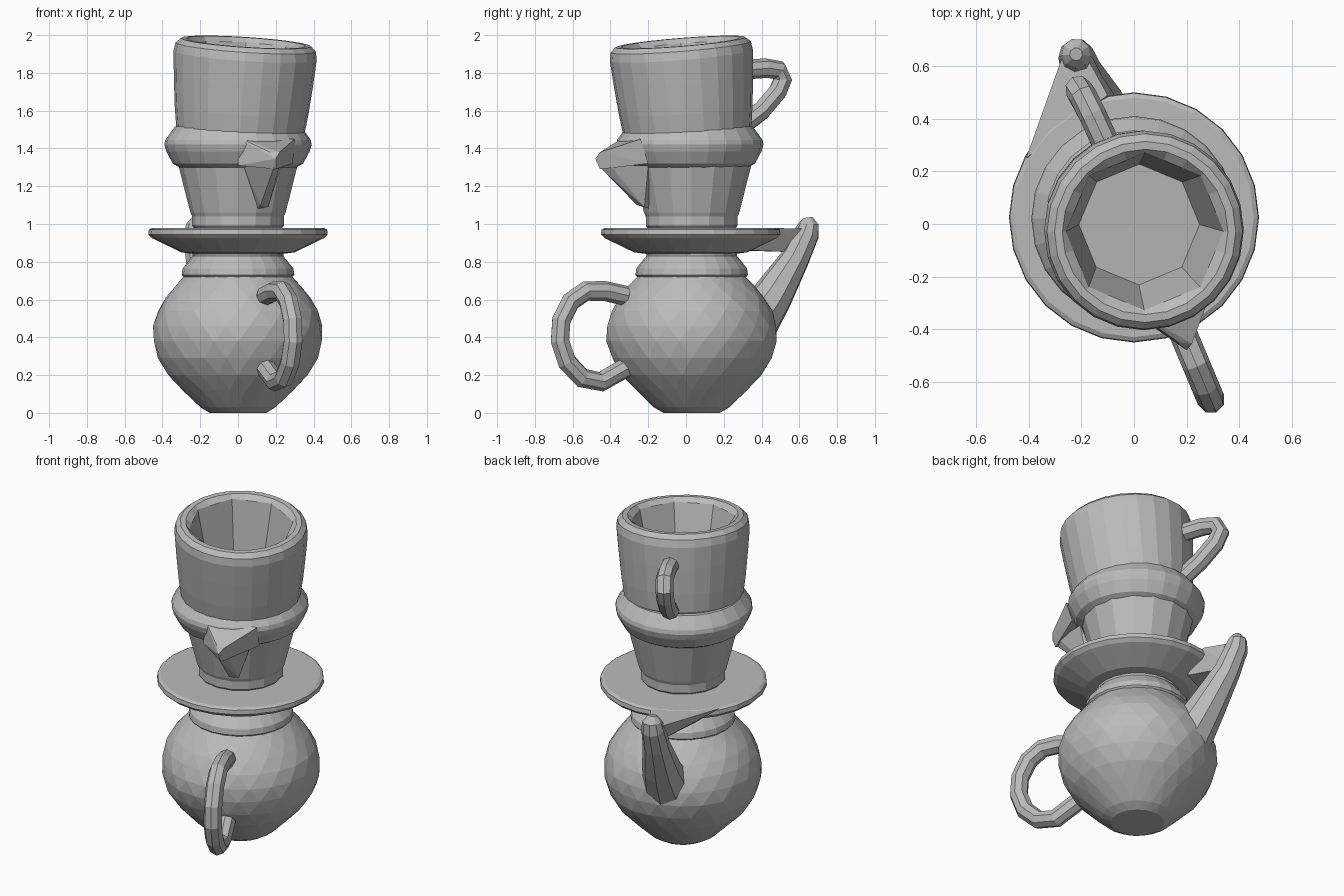
import bpy, bmesh, math, random
from mathutils import Vector, Matrix

random.seed(4)
cube = bpy.data.objects.get("Cube")
if cube:
    bpy.data.objects.remove(cube, do_unlink=True)

clay = bpy.data.materials.new("grey clay")
clay.use_nodes = True
GREY = (0.5, 0.5, 0.5, 1)
clay.diffuse_color = GREY
clay.node_tree.nodes["Principled BSDF"].inputs["Base Color"].default_value = GREY


def finish(name, bm):
    bmesh.ops.recalc_face_normals(bm, faces=bm.faces)
    mesh = bpy.data.meshes.new(name)
    bm.to_mesh(mesh)
    bm.free()
    mesh.materials.append(clay)
    ob = bpy.data.objects.new(name, mesh)
    bpy.context.collection.objects.link(ob)
    return ob


def octagon(a):
    """Radius factor that turns a circle into an octagon."""
    s = math.pi / 4
    return math.cos(s / 2) / math.cos(a % s - s / 2)


def skin(bm, rings):
    """Join rings of vertices into a closed tube."""
    n = len(rings[0])
    for a, b in zip(rings, rings[1:]):
        for i in range(n):
            j = (i + 1) % n
            bm.faces.new((a[i], a[j], b[j], b[i]))
    bm.faces.new(rings[0])
    bm.faces.new(rings[-1])


def lathe(name, profile, centre=(0, 0, 0), sides=24, inner=99, jitter=0.0, stagger=False):
    """Revolve (radius, z) pairs; rings from index inner on are octagonal."""
    bm = bmesh.new()
    rings = []
    for k, (r, z) in enumerate(profile):
        ring = []
        for i in range(sides):
            a = math.tau * (i + (0.5 * (k % 2) if stagger else 0)) / sides
            f = octagon(a) if k >= inner else 1 + random.uniform(-jitter, jitter)
            ring.append(bm.verts.new((r * f * math.cos(a), r * f * math.sin(a), z)))
        rings.append(ring)
    skin(bm, rings)
    if jitter:
        bmesh.ops.triangulate(bm, faces=[f for f in bm.faces if len(f.verts) == 4])
    ob = finish(name, bm)
    ob.location = centre
    return ob


def tube(name, points, radii, sides=8):
    """Sweep a round section along a path."""
    pts = [Vector(p) for p in points]
    bm = bmesh.new()
    rings = []
    side = None
    for k, p in enumerate(pts):
        t = (pts[min(k + 1, len(pts) - 1)] - pts[max(k - 1, 0)]).normalized()
        if side is None:
            side = t.cross(Vector((0.4, 0.9, 0.1))).normalized()
            if abs(t.z) < 0.5:
                side = t.cross(Vector((0, 0, 1))).normalized()
        side = (side - t * side.dot(t)).normalized()
        up = t.cross(side)
        r = radii[k] if isinstance(radii, (list, tuple)) else radii
        rings.append([bm.verts.new(p + r * (side * math.cos(math.tau * i / sides)
                                            + up * math.sin(math.tau * i / sides)))
                      for i in range(sides)])
    skin(bm, rings)
    return finish(name, bm)


def hull(name, points):
    bm = bmesh.new()
    for p in points:
        bm.verts.new(p)
    bmesh.ops.convex_hull(bm, input=bm.verts)
    return finish(name, bm)


AXIS = (0, 0.03, 0)

# Teapot: round body, neck ring, spout and looped handle
lathe("teapot_body",
      [(0.15, 0), (0.2, 0.03), (0.295, 0.12), (0.37, 0.2), (0.425, 0.29), (0.45, 0.38),
       (0.448, 0.46), (0.425, 0.54), (0.385, 0.61), (0.335, 0.67), (0.28, 0.73)],
      AXIS, sides=22, jitter=0.008, stagger=True)
lathe("teapot_neck",
      [(0.27, 0.7), (0.298, 0.73), (0.293, 0.765), (0.265, 0.8), (0.24, 0.83), (0.24, 0.86)], AXIS)
tube("teapot_spout",
     [(-0.11, 0.34, 0.45), (-0.15, 0.46, 0.62), (-0.2, 0.58, 0.82), (-0.22, 0.64, 0.95),
      (-0.22, 0.65, 1.0), (-0.22, 0.645, 1.035)],
     [0.14, 0.11, 0.078, 0.068, 0.055, 0.025], sides=9)
loop = [(-0.32, 0.62), (-0.43, 0.645), (-0.53, 0.645), (-0.61, 0.59), (-0.66, 0.49), (-0.667, 0.38),
        (-0.63, 0.27), (-0.55, 0.185), (-0.45, 0.165), (-0.3, 0.25)]
tube("teapot_handle", [(0.18 + 0.42 * (-y - 0.4), y, z) for y, z in loop], 0.053)

# Saucer, with the web that joins it to the spout
lathe("saucer",
      [(0.22, 0.84), (0.3, 0.85), (0.455, 0.925), (0.475, 0.945), (0.472, 0.97), (0.455, 0.98)],
      (0, 0.025, 0))
hull("spout_web",
     [(-0.41, 0.25, 0.978), (-0.1, 0.49, 0.978), (-0.26, 0.67, 0.975), (-0.2, 0.67, 0.975),
      (-0.26, 0.28, 0.86), (-0.1, 0.35, 0.86), (-0.22, 0.6, 0.85)])

# Creamer jug: tapered body, flared collar and pouring beak
lathe("creamer_body",
      [(0.225, 0.97), (0.243, 0.99), (0.243, 1.04), (0.252, 1.06), (0.318, 1.32)], AXIS, sides=16)
lathe("creamer_collar",
      [(0.31, 1.3), (0.345, 1.32), (0.38, 1.385), (0.39, 1.42), (0.385, 1.445), (0.335, 1.515), (0.28, 1.52)],
      (0, 0.02, 0))
hull("creamer_beak",
     [(0.0, -0.33, 1.46), (0.0, -0.34, 1.31), (0.3, -0.24, 1.45), (0.29, -0.2, 1.32),
      (0.17, -0.45, 1.38), (0.22, -0.455, 1.38), (0.2, -0.48, 1.345), (0.2, -0.455, 1.29)])
hull("beak_underside",
     [(0.03, -0.28, 1.31), (0.23, -0.2, 1.31), (0.22, -0.4, 1.31), (0.19, -0.455, 1.3),
      (0.1, -0.19, 1.08), (0.16, -0.22, 1.09), (0.12, -0.26, 1.1)])

# Tilted cup with an octagonal hollow
cup = lathe("cup",
            [(0.31, -0.01), (0.34, 0.03), (0.355, 0.14), (0.37, 0.3), (0.38, 0.43), (0.372, 0.475),
             (0.345, 0.5), (0.315, 0.5), (0.3, 0.475), (0.23, 0.15)],
            (0.01, 0.01, 1.465), inner=8)
cup.rotation_euler = (0.08, 0.065, 0)
tube("cup_handle",
     [(-0.1, 0.29, 1.815), (-0.16, 0.42, 1.825), (-0.195, 0.49, 1.815), (-0.21, 0.512, 1.765),
      (-0.195, 0.485, 1.7), (-0.15, 0.4, 1.6), (-0.11, 0.31, 1.53)], 0.052)
